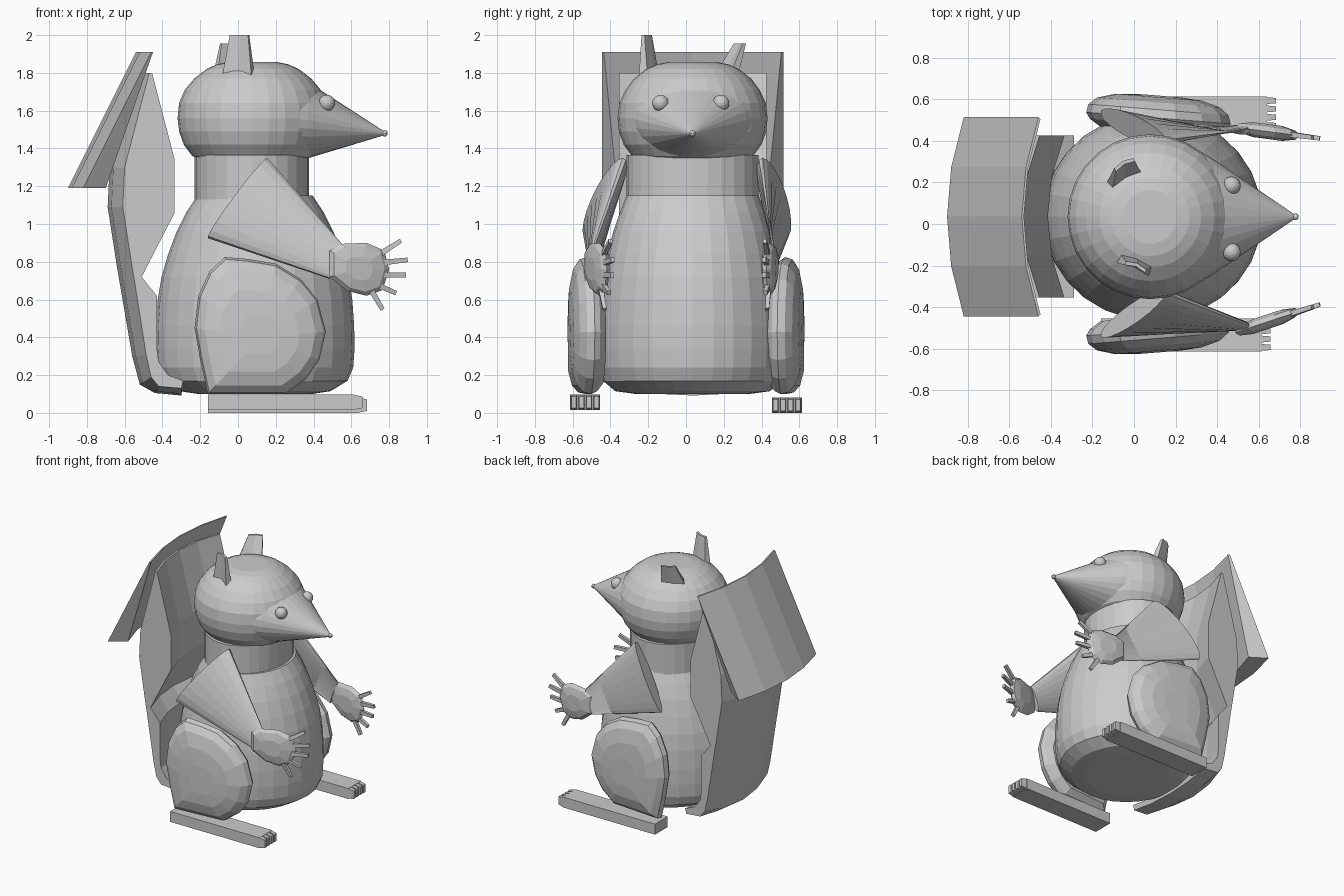
import bpy, bmesh, math
from mathutils import Vector, Matrix

if "Cube" in bpy.data.objects:
    bpy.data.objects.remove(bpy.data.objects["Cube"])

grey = bpy.data.materials.new("plain grey")
grey.diffuse_color = (0.6, 0.6, 0.6, 1)
grey.use_nodes = True
grey.node_tree.nodes["Principled BSDF"].inputs["Base Color"].default_value = grey.diffuse_color
CY = 0.035          # centre line of the body in y


def finish(bm, name):
    bmesh.ops.recalc_face_normals(bm, faces=bm.faces[:])
    me = bpy.data.meshes.new(name)
    bm.to_mesh(me)
    bm.free()
    me.materials.append(grey)
    ob = bpy.data.objects.new(name, me)
    bpy.context.collection.objects.link(ob)
    return ob


def loft(name, rings):
    """Closed solid through rings with equal point counts."""
    bm = bmesh.new()
    vs = [[bm.verts.new(p) for p in r] for r in rings]
    n = len(rings[0])
    for a, b in zip(vs, vs[1:]):
        for i in range(n):
            j = (i + 1) % n
            bm.faces.new((a[i], a[j], b[j], b[i]))
    bm.faces.new(vs[0])
    bm.faces.new(vs[-1])
    return finish(bm, name)


def ellipse(c, u, v, n=28):
    c, u, v = Vector(c), Vector(u), Vector(v)
    return [c + u * math.cos(t) + v * math.sin(t)
            for t in (2 * math.pi * i / n for i in range(n))]


def turned(name, cx, profile):
    return loft(name, [ellipse((cx, CY, z), (rx, 0, 0), (0, ry, 0))
                       for z, rx, ry in profile])


def ball(name, c, r, seg):
    bm = bmesh.new()
    bmesh.ops.create_uvsphere(bm, u_segments=seg, v_segments=seg // 2 + 2, radius=r,
                              matrix=Matrix.Translation(c))
    return finish(bm, name)


def pillow(name, outline, centre, layers, slope):
    """Rounded slab: an x, z outline scaled about its centre at several y layers."""
    cx, cz = centre
    rings = []
    for y, k in layers:
        ring = [(cx + (x - cx) * k, cz + (z - cz) * k) for x, z in outline]
        rings.append([(x, y + slope * (x - cx), z) for x, z in ring])
    return loft(name, rings)


def bar(name, a, b, w, h, tip=0.8):
    """Tapered square bar from a to b."""
    a, b = Vector(a), Vector(b)
    d = (b - a).normalized()
    s = d.cross(Vector((0, 1, 0))).normalized()
    t = d.cross(s)
    return loft(name, [[p + s * i * h * k + t * j * w * k
                        for i, j in ((-1, -1), (1, -1), (1, 1), (-1, 1))]
                       for p, k in ((a, 1), (b, tip))])


# body, neck and head
turned("body", 0.09, [(0.10, 0.30, 0.30), (0.115, 0.40, 0.41), (0.17, 0.49, 0.475),
                      (0.24, 0.52, 0.495), (0.34, 0.527, 0.5), (0.46, 0.525, 0.5),
                      (0.6, 0.515, 0.49), (0.72, 0.495, 0.475), (0.84, 0.46, 0.45),
                      (0.96, 0.415, 0.42), (1.06, 0.365, 0.385), (1.15, 0.305, 0.35)])
turned("neck", 0.073, [(1.13, 0.302, 0.35), (1.365, 0.302, 0.35)])
turned("head", 0.078, [(1.34, 0.28, 0.29), (1.36, 0.32, 0.32), (1.42, 0.365, 0.365),
                       (1.49, 0.39, 0.39), (1.56, 0.398, 0.397), (1.64, 0.39, 0.388),
                       (1.71, 0.36, 0.355), (1.77, 0.31, 0.31), (1.82, 0.245, 0.245),
                       (1.845, 0.19, 0.19), (1.857, 0.13, 0.13)])

# pointed snout, nose and eyes
loft("snout", [ellipse((0.30, CY, 1.56), (0, 0.325, 0), (0, 0, 0.225)),
               ellipse((0.37, CY, 1.55), (0, 0.285, 0), (0, 0, 0.202)),
               ellipse((0.775, CY, 1.48), (0, 0.01, 0), (0, 0, 0.01))])
ball("nose", (0.777, CY, 1.48), 0.017, 10)
for s in (-1, 1):
    ball("eye", (0.47, CY - 0.01 + s * 0.16, 1.64), 0.044, 16)


# ears: curved tapering plates
def ear(name, base, top, direction):
    d = Vector(direction).normalized()
    n = Vector((-d.y, d.x, 0))
    rings = []
    for c, w, th in ((base, 0.085, 0.025), (top, 0.052, 0.009)):
        c = Vector(c)
        arc = [c + d * t * w + n * 0.012 * (1 - t * t) for t in (-1, 0, 1)]
        rings.append([p + n * th for p in arc] + [p - n * th for p in reversed(arc)])
    loft(name, rings)


ear("right_ear", (0.002, -0.195, 1.77), (0.008, -0.208, 2.0), (0.15, -0.06, 0))
ear("left_ear", (-0.045, 0.215, 1.79), (-0.045, 0.285, 1.955), (0.15, 0.08, 0))

# side outlines of the thigh and hand in x, z, and finger base and tip positions
THIGH = [(-0.23, 0.45), (-0.21, 0.62), (-0.15, 0.75), (-0.07, 0.825), (0.05, 0.815),
         (0.2, 0.79), (0.33, 0.71), (0.42, 0.6), (0.465, 0.43), (0.43, 0.28),
         (0.36, 0.18), (0.25, 0.10), (-0.16, 0.10), (-0.2, 0.28)]
HAND = [(0.485, 0.72), (0.485, 0.86), (0.55, 0.895), (0.68, 0.9), (0.775, 0.86),
        (0.80, 0.76), (0.765, 0.65), (0.68, 0.62), (0.58, 0.645)]
FINGERS = [((0.75, 0.84), (0.86, 0.91)), ((0.76, 0.795), (0.895, 0.81)),
           ((0.76, 0.73), (0.885, 0.73)), ((0.73, 0.68), (0.835, 0.635)),
           ((0.70, 0.66), (0.765, 0.548))]
THIGH_LAYERS = [(0.445, 0.8), (0.48, 0.95), (0.51, 1.0), (0.55, 0.97),
                (0.585, 0.85), (0.61, 0.6), (0.618, 0.3)]
HAND_LAYERS = [(-0.036, 0.45), (-0.022, 0.85), (0, 1), (0.022, 0.85), (0.036, 0.45)]

for side, s, top_y, low_y, wrist_y, hand_y, slope in (
        ("right", -1, -0.335, -0.525, -0.49, -0.47, 0.33),
        ("left", 1, 0.405, 0.525, 0.455, 0.445, -0.13)):
    # cone arm: long slanted shoulder ellipse narrowing to the wrist
    hi, lo = Vector((0.155, top_y, 1.35)), Vector((-0.16, low_y, 0.925))
    loft(side + "_arm", [ellipse((hi + lo) / 2, (hi - lo) / 2, (0.025, -s * 0.07, 0), 20),
                         ellipse((0.52, wrist_y, 0.80), (0.035, 0, 0.09), (0, 0.025, 0), 20)])
    # hand and fingers
    pillow(side + "_hand", HAND, (0.645, 0.765),
           [(hand_y + y, k) for y, k in HAND_LAYERS], slope)
    for a, b in FINGERS:
        ya, yb = (hand_y + slope * (p[0] - 0.645) for p in (a, b))
        bar(side + "_finger", (a[0], ya, a[1]), (b[0], yb, b[1]), 0.013, 0.015)
    # thigh
    pillow(side + "_thigh", THIGH, (0.12, 0.40),
           [(s * y, k) for y, k in THIGH_LAYERS], -s * 0.08)
    # foot with four toes
    z0, x1 = (0.015, 0.615) if s < 0 else (0.0, 0.64)
    z1, yc = z0 + 0.082, s * 0.534
    loft(side + "_foot", [[(x, yc - 0.079, z0), (x, yc + 0.079, z0),
                           (x, yc + 0.079, z1), (x, yc - 0.079, z1)] for x in (-0.16, x1)])
    for i in range(4):
        y = yc + (i - 1.5) * 0.04
        bar(side + "_toe", (x1 - 0.01, y, z0 + 0.041), (x1 + 0.043, y, z0 + 0.041),
            0.017, 0.041, 0.75)


# tail: thick solid, each row gives back edge, front edge and middle bulge in x, z
def tail_solid(name, rows):
    rings = []
    for back, front, off, wb, wf in rows:
        ring = []
        for (x, z), w, fs in ((back, wb, (-1, -0.5, 0, 0.5, 1)),
                              (front, wf, (1, 0.5, 0, -0.5, -1))):
            ring += [(x + off[0] * (1 - f * f), CY + f * w, z + off[1] * (1 - f * f))
                     for f in fs]
        rings.append(ring)
    loft(name, rings)


TAIL = [((-0.30, 0.13), (-0.29, 0.17), (0, -0.038)),
        ((-0.42, 0.14), (-0.37, 0.20), (-0.02, -0.035)),
        ((-0.46, 0.19), (-0.42, 0.27), (-0.06, -0.04)),
        ((-0.485, 0.30), (-0.43, 0.35), (-0.075, 0)),
        ((-0.545, 0.68), (-0.43, 0.62), (-0.08, 0)),
        ((-0.565, 0.80), (-0.51, 0.72), (-0.08, 0)),
        ((-0.61, 1.09), (-0.335, 1.06), (-0.08, 0)),
        ((-0.60, 1.30), (-0.335, 1.34), (-0.08, 0)),
        ((-0.47, 1.80), (-0.455, 1.80), (-0.08, 0))]
tail_solid("tail", [(b, f, o, 0.39, 0.39) for b, f, o in TAIL])
# tail tip: curved wedge hanging backwards from the top of the tail
tail_solid("tail_tip", [((-0.82, 1.19), (-0.70, 1.19), (-0.08, 0), 0.48, 0.40),
                        ((-0.46, 1.91), (-0.45, 1.91), (-0.08, 0), 0.48, 0.47)])
